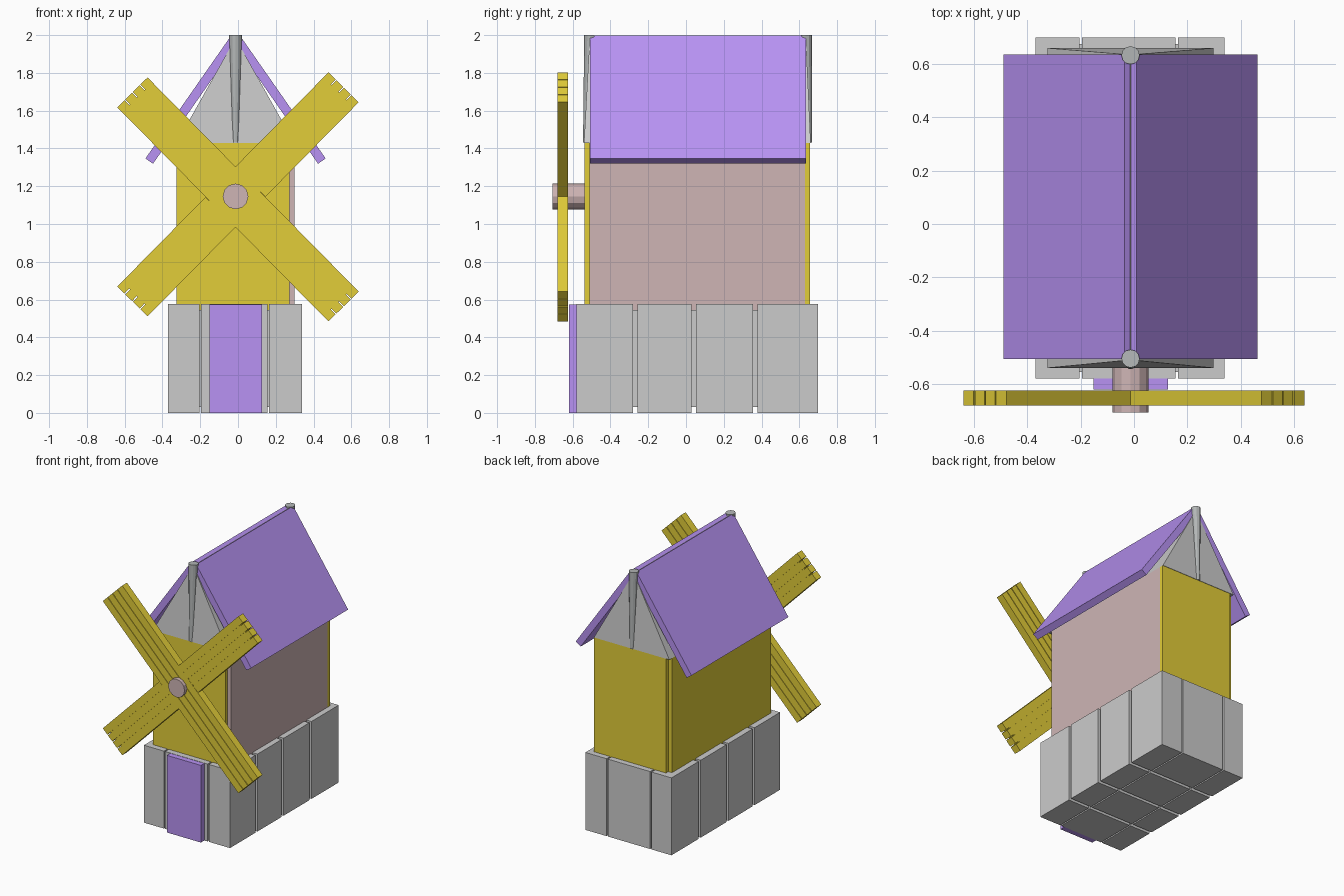
import bpy, bmesh, math
from mathutils import Vector, Matrix

if "Cube" in bpy.data.objects:
    bpy.data.objects.remove(bpy.data.objects["Cube"])

CX = -0.013          # centre line of tower, roof and hub


def material(name, rgb):
    m = bpy.data.materials.new(name)
    m.diffuse_color = (*rgb, 1)
    m.use_nodes = True
    m.node_tree.nodes["Principled BSDF"].inputs["Base Color"].default_value = m.diffuse_color
    return m


YELLOW = material("yellow_wood", (0.76, 0.61, 0.04))
PURPLE = material("purple", (0.48, 0.29, 0.90))
BROWN = material("dusty_brown", (0.62, 0.46, 0.46))
STONE = material("stone", (0.70, 0.70, 0.70))
IRON = material("dark_grey", (0.45, 0.47, 0.47))


def finish(bm, name, mat):
    bmesh.ops.recalc_face_normals(bm, faces=bm.faces[:])
    me = bpy.data.meshes.new(name)
    bm.to_mesh(me)
    bm.free()
    me.materials.append(mat)
    ob = bpy.data.objects.new(name, me)
    bpy.context.collection.objects.link(ob)
    return ob


def add_box(bm, lo, hi, mat=Matrix()):
    lo, hi = Vector(lo), Vector(hi)
    m = mat @ Matrix.Translation((lo + hi) / 2) @ Matrix.Diagonal((*(hi - lo), 1))
    bmesh.ops.create_cube(bm, size=1, matrix=m)


def box(name, lo, hi, mat):
    bm = bmesh.new()
    add_box(bm, lo, hi)
    return finish(bm, name, mat)


def rod(name, a, b, r1, r2, sides, mat):
    a, b = Vector(a), Vector(b)
    d = b - a
    bm = bmesh.new()
    rot = d.to_track_quat('Z', 'Y').to_matrix().to_4x4()
    bmesh.ops.create_cone(bm, cap_ends=True, segments=sides, radius1=r1, radius2=r2,
                          depth=d.length, matrix=Matrix.Translation((a + b) / 2) @ rot)
    return finish(bm, name, mat)


# stone base: grid of blocks around a slightly recessed core
xs, ys = [-0.37, -0.20, 0.16, 0.34], [-0.58, -0.268, 0.04, 0.367, 0.70]
gx, gy = 0.005, 0.012
bm = bmesh.new()
for i in range(3):
    for j in range(4):
        add_box(bm, (xs[i] + (gx if i else 0), ys[j] + (gy if j else 0), 0),
                (xs[i + 1] - (gx if i < 2 else 0), ys[j + 1] - (gy if j < 3 else 0), 0.577))
finish(bm, "base_blocks", STONE)
box("base_core", (-0.345, -0.555, 0.03), (0.315, 0.675, 0.545), STONE)

# door
box("door", (-0.152, -0.62, 0), (0.128, -0.575, 0.575), PURPLE)

# tower walls
box("right_wall", (0.272, -0.51, 0.54), (0.298, 0.63, 1.43), BROWN)
box("left_wall", (-0.325, -0.51, 0.54), (-0.295, 0.63, 1.43), YELLOW)
box("front_wall", (-0.325, -0.537, 0.54), (0.272, -0.51, 1.43), YELLOW)
box("back_wall", (-0.295, 0.63, 0.54), (0.298, 0.657, 1.43), YELLOW)

# loft under the roof with leaning gables
bm = bmesh.new()
v = [bm.verts.new(p) for p in ((-0.325, -0.54, 1.43), (0.298, -0.54, 1.43),
                               (0.298, 0.66, 1.43), (-0.325, 0.66, 1.43),
                               (CX, -0.51, 1.985), (CX, 0.635, 1.985))]
for f in ((0, 1, 2, 3), (0, 1, 4), (2, 3, 5), (1, 2, 5, 4), (3, 0, 4, 5)):
    bm.faces.new([v[i] for i in f])
finish(bm, "gable_loft", STONE)

# roof slabs
profile = [(0.477, 1.347), (0.023, 1.998), (-0.017, 1.97), (0.437, 1.319)]
for side, name in ((-1, "left_roof"), (1, "right_roof")):
    bm = bmesh.new()
    face = bm.faces.new([bm.verts.new((CX + side * x, -0.507, z)) for x, z in profile])
    ext = bmesh.ops.extrude_face_region(bm, geom=[face], use_keep_orig=True)
    bmesh.ops.translate(bm, vec=(0, 1.142, 0),
                        verts=[e for e in ext["geom"] if isinstance(e, bmesh.types.BMVert)])
    finish(bm, name, PURPLE)

# tapered gable posts
rod("front_post", (CX, -0.528, 1.43), (CX, -0.505, 2.0), 0.017, 0.034, 12, IRON)
rod("back_post", (CX, 0.65, 1.43), (CX, 0.633, 2.0), 0.017, 0.034, 12, IRON)

# sail hub
rod("sail_hub", (CX, -0.52, 1.146), (CX, -0.707, 1.146), 0.068, 0.068, 12, BROWN)


# sails: planked beams crossing at the hub
def sail(name, centre_z, angle, spans):
    m = Matrix.Translation((0, -0.652, centre_z)) @ Matrix.Rotation(-angle, 4, 'Y')
    bm = bmesh.new()
    half, gap, n = 0.1125, 0.003, 4
    w = 2 * half / n
    for a, b in spans:
        for i in range(n):
            z = -half + i * w
            add_box(bm, (a, -0.028, z + (gap if i else 0)),
                    (b, 0.028, z + w - (gap if i < n - 1 else 0)), m)
        # inner backing closes the slots except at the tips
        add_box(bm, (max(a, -0.76), -0.024, -half + 0.01),
                (min(b, 0.76), 0.024, half - 0.01), m)
    finish(bm, name, YELLOW)


sail("falling_sail", 1.13, math.radians(-45.4), [(-0.796, 0.796)])
sail("rising_sail", 1.157, math.radians(45.4), [(-0.796, -0.131), (0.094, 0.796)])
